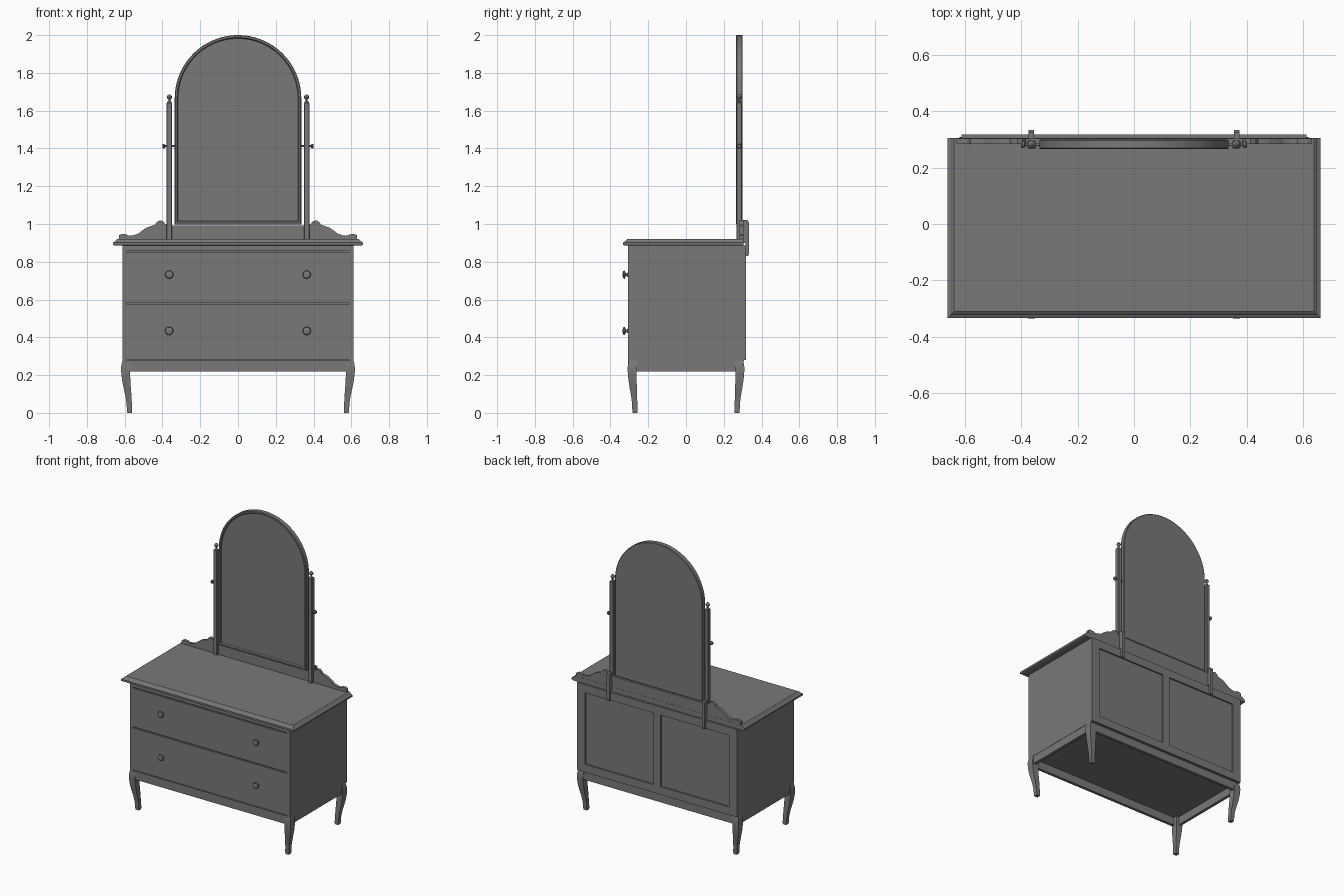
import bpy
import bmesh
import math
from mathutils import Matrix, Vector

if "Cube" in bpy.data.objects:
    bpy.data.objects.remove(bpy.data.objects["Cube"], do_unlink=True)

GREY = (0.19, 0.19, 0.19, 1)
paint = bpy.data.materials.new("grey paint")
paint.use_nodes = True
paint.diffuse_color = GREY
paint.node_tree.nodes["Principled BSDF"].inputs["Base Color"].default_value = GREY


def finish(name, bm, smooth=False):
    bmesh.ops.recalc_face_normals(bm, faces=bm.faces)
    mesh = bpy.data.meshes.new(name)
    bm.to_mesh(mesh)
    bm.free()
    mesh.materials.append(paint)
    obj = bpy.data.objects.new(name, mesh)
    bpy.context.collection.objects.link(obj)
    if smooth:
        bpy.ops.object.select_all(action="DESELECT")
        obj.select_set(True)
        bpy.context.view_layer.objects.active = obj
        bpy.ops.object.shade_smooth_by_angle(angle=math.radians(35))


def box(name, x, y, z, bevel=0):
    bm = bmesh.new()
    size = Vector((x[1] - x[0], y[1] - y[0], z[1] - z[0]))
    mid = Vector((sum(x), sum(y), sum(z))) / 2
    bmesh.ops.create_cube(bm, size=1, matrix=Matrix.Translation(mid) @ Matrix.Diagonal(size.to_4d()))
    if bevel:
        bmesh.ops.bevel(bm, geom=bm.edges[:], offset=bevel, segments=1, affect="EDGES")
    finish(name, bm)


def loft(name, rings, smooth=False, cap=True):
    """Skin a row of equally long point loops."""
    bm = bmesh.new()
    loops = [[bm.verts.new(p) for p in ring] for ring in rings]
    n = len(loops[0])
    for a, b in zip(loops, loops[1:]):
        for i in range(n):
            j = (i + 1) % n
            bm.faces.new((a[i], a[j], b[j], b[i]))
    if cap:
        bm.faces.new(loops[0])
        bm.faces.new(loops[-1])
    finish(name, bm, smooth)


def turned(name, profile, origin, axis, sides=16):
    """Turn (radius, distance) pairs about an axis."""
    turn = Vector((0, 0, 1)).rotation_difference(Vector(axis))
    rings = [[Vector(origin) + turn @ Vector((r * math.cos(t), r * math.sin(t), d))
              for t in (math.tau * i / sides for i in range(sides))] for r, d in profile]
    loft(name, rings, smooth=True)


def rect(x0, x1, y0, y1, z):
    return [(x0, y0, z), (x1, y0, z), (x1, y1, z), (x0, y1, z)]


# Carcass, with the fronts standing off it so the gaps show
W, FRONT, BACK = 0.612, -0.307, 0.317
box("carcass", (-W, W), (-0.296, 0.307), (0.275, 0.886))
box("top_rail", (-0.587, 0.587), (FRONT, -0.295), (0.856, 0.886))
box("upper_drawer", (-0.587, 0.587), (FRONT, -0.295), (0.581, 0.848))
box("lower_drawer", (-0.587, 0.587), (FRONT, -0.295), (0.283, 0.573))

# Moulded top, flush at the back
edge = [(0.885, 0.01), (0.889, 0), (0.902, 0), (0.908, 0.011), (0.915, 0.015), (0.92, 0.022)]
loft("table_top", [rect(-0.661 + o, 0.661 - o, -0.333 + o, 0.305, z) for z, o in edge])

# Back frame around two sunk panels
box("back_top_rail", (-W, W), (0.3, BACK), (0.83, 0.886))
box("back_bottom_rail", (-W, W), (0.3, BACK), (0.28, 0.335))
box("back_middle_stile", (-0.027, 0.027), (0.3, BACK), (0.33, 0.835))

# Apron under the carcass, open in the middle
box("front_apron", (-0.6, 0.6), (-0.306, -0.286), (0.22, 0.278))
box("back_apron", (-0.6, 0.6), (0.284, 0.304), (0.22, 0.278))

# Curved leg: height, outer inset, thickness
leg = [(0, 0.033, 0.025), (0.012, 0.031, 0.028), (0.05, 0.029, 0.028), (0.09, 0.023, 0.032),
       (0.13, 0.014, 0.038), (0.17, 0.006, 0.043), (0.21, 0.001, 0.047), (0.24, 0, 0.049),
       (0.265, 0.004, 0.046), (0.278, 0.008, 0.042)]

# Backboard scroll outline from the outer end to the post
scroll = [(0.63, 0.92), (0.63, 0.94), (0.615, 0.947), (0.59, 0.945), (0.58, 0.938), (0.555, 0.94),
          (0.53, 0.948), (0.505, 0.967), (0.48, 0.983), (0.455, 0.991), (0.44, 0.995), (0.43, 1.01),
          (0.413, 1.02), (0.395, 1.014), (0.385, 1.0), (0.365, 0.993), (0.365, 0.92)]

for s, side in ((-1, "right"), (1, "left")):
    def span(a, b):
        return tuple(sorted((s * a, s * b)))

    box(side + "_front_stile", span(0.587, W), (FRONT, -0.295), (0.275, 0.886))
    box(side + "_back_stile", span(0.552, W), (0.3, BACK), (0.33, 0.835))
    box(side + "_apron", span(0.59, 0.61), (-0.29, 0.29), (0.22, 0.278))
    for t, end in ((-1, "front"), (1, "back")):
        loft(f"{side}_{end}_leg",
             [rect(s * (0.619 - o), s * (0.619 - o - w), t * (0.309 - o * 0.8), t * (0.309 - o * 0.8 - w), z)
              for z, o, w in leg], smooth=True)

    # Drawer knobs
    for z, level in ((0.434, "lower"), (0.732, "upper")):
        turned(f"{side}_{level}_knob",
               [(0.013, 0), (0.009, 0.004), (0.008, 0.012), (0.019, 0.016), (0.022, 0.02),
                (0.019, 0.025), (0.01, 0.028)], (s * 0.364, FRONT, z), (0, -1, 0))

    # Scrolled backboard half
    loft(side + "_scroll_board", [[(s * x, y, z) for x, z in scroll] for y in (0.284, 0.304)])

    # Mirror post, finial, pivot and rear bracket
    box(side + "_post", span(0.349, 0.378), (0.267, 0.297), (0.915, 1.643), bevel=0.003)
    turned(side + "_finial",
           [(0.012, 0), (0.012, 0.004), (0.005, 0.008), (0.005, 0.016), (0.011, 0.022), (0.014, 0.03),
            (0.011, 0.038), (0.004, 0.044)], (s * 0.363, 0.282, 1.642), (0, 0, 1))
    turned(side + "_pivot",
           [(0.005, 0), (0.005, 0.05), (0.005, 0.056), (0.012, 0.06), (0.013, 0.066), (0.009, 0.072)],
           (s * 0.329, 0.282, 1.412), (s, 0, 0))
    bracket = [(0.304, 0.9), (0.304, 1.02), (0.325, 1.02), (0.333, 1.01), (0.333, 0.84),
               (0.328, 0.83), (0.316, 0.83), (0.316, 0.9)]
    loft(side + "_rear_bracket", [[(s * x, y, z) for y, z in bracket] for x in (0.354, 0.375)])

# Low board between the posts
box("middle_board", (-0.365, 0.365), (0.284, 0.304), (0.915, 0.992))


def arch(inset, y, steps=48):
    """Round-topped outline, drawn in from the rim."""
    r = 0.335 - inset
    pts = [(r * math.cos(math.pi * i / steps), y, 1.665 + r * math.sin(math.pi * i / steps))
           for i in range(steps + 1)]
    return [(r, y, 0.997 + inset)] + pts + [(-r, y, 0.997 + inset)]


# Arched mirror frame with a bead, and the sunk glass
loft("mirror_frame", [arch(0.004, 0.3), arch(0, 0.297), arch(0, 0.269), arch(0.003, 0.266),
                      arch(0.013, 0.266), arch(0.018, 0.274)], smooth=True, cap=False)
loft("mirror_glass", [arch(0.016, 0.274), arch(0.016, 0.29)])
loft("mirror_back", [arch(0.004, 0.294), arch(0.004, 0.3)])
